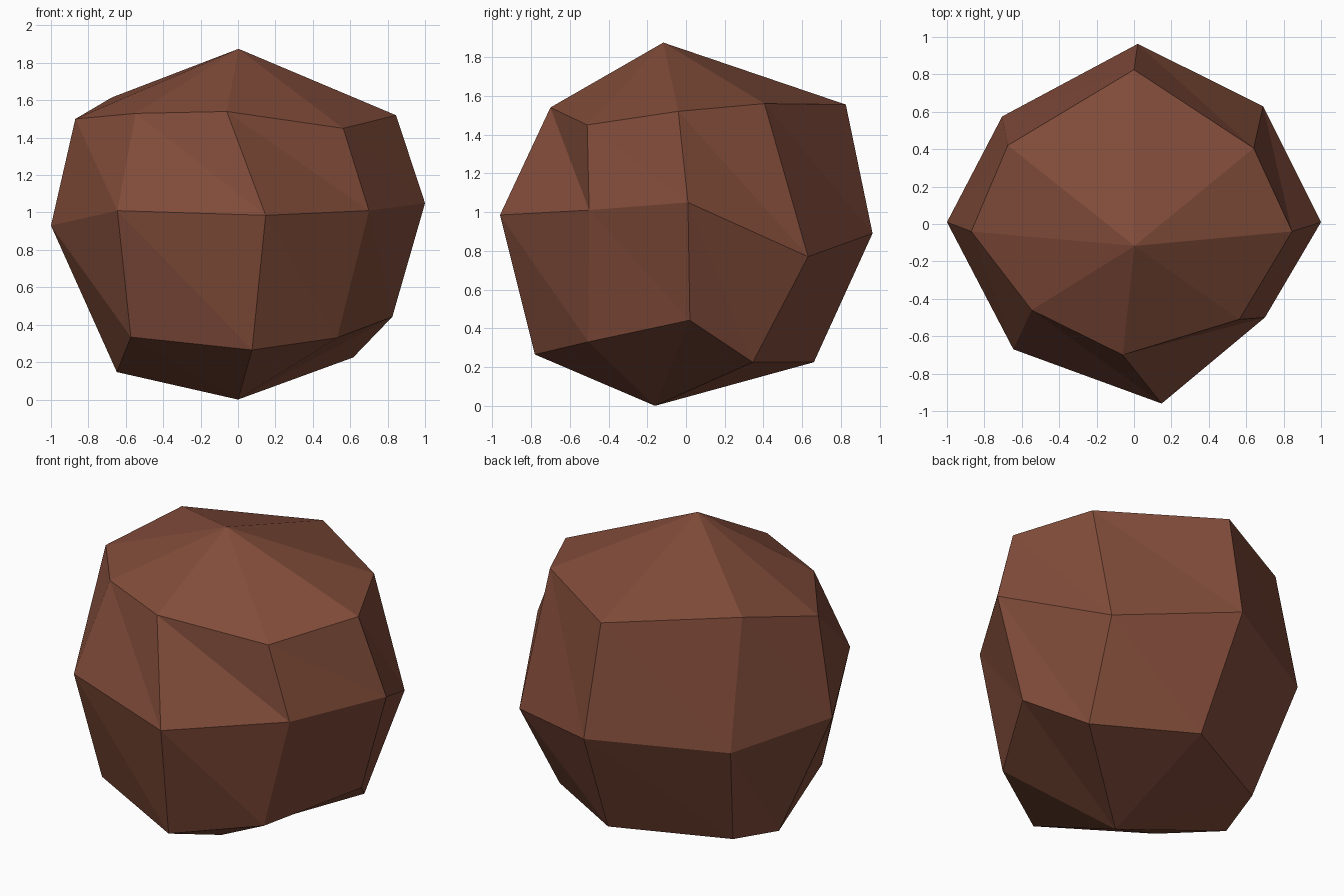
import bpy, bmesh

# Rings of the jittered low-poly ball, counter-clockwise from the west (-x) side
upper = [(-0.87, -0.04, 1.50), (-0.547, -0.46, 1.53), (-0.06, -0.70, 1.54), (0.563, -0.51, 1.45),
         (0.845, -0.04, 1.52), (0.64, 0.405, 1.56), (0.0, 0.825, 1.555), (-0.675, 0.42, 1.615)]
middle = [(-1.0, 0.01, 0.93), (-0.645, -0.67, 1.01), (0.148, -0.96, 0.985), (0.70, -0.50, 1.01),
          (1.0, 0.01, 1.05), (0.69, 0.63, 0.77), (0.02, 0.963, 0.89), (-0.705, 0.575, 0.848)]
lower = [(-0.648, 0.025, 0.147), (-0.573, -0.50, 0.334), (0.075, -0.78, 0.265), (0.53, -0.505, 0.33),
         (0.825, 0.02, 0.442), (0.616, 0.345, 0.225), (0.067, 0.66, 0.225), (-0.564, 0.35, 0.198)]

bm = bmesh.new()
rings = [[bm.verts.new(p) for p in ring] for ring in (upper, middle, lower)]
top = bm.verts.new((0.003, -0.117, 1.875))
bottom = bm.verts.new((0.0, -0.16, 0.0))

# Caps and bands, each band quad split along the same diagonal
for i in range(8):
    j = (i + 1) % 8
    bm.faces.new((top, rings[0][i], rings[0][j]))
    bm.faces.new((bottom, rings[2][j], rings[2][i]))
    for a, b in zip(rings, rings[1:]):
        bm.faces.new((a[i], b[i], b[j]))
        bm.faces.new((a[i], b[j], a[j]))

mesh = bpy.data.meshes.new("rock")
bm.to_mesh(mesh)
bm.free()

# Single brown colour
brown = bpy.data.materials.new("reddish brown")
brown.diffuse_color = (0.22, 0.072, 0.042, 1)
mesh.materials.append(brown)
rock = bpy.data.objects.new("rock", mesh)
bpy.context.collection.objects.link(rock)
